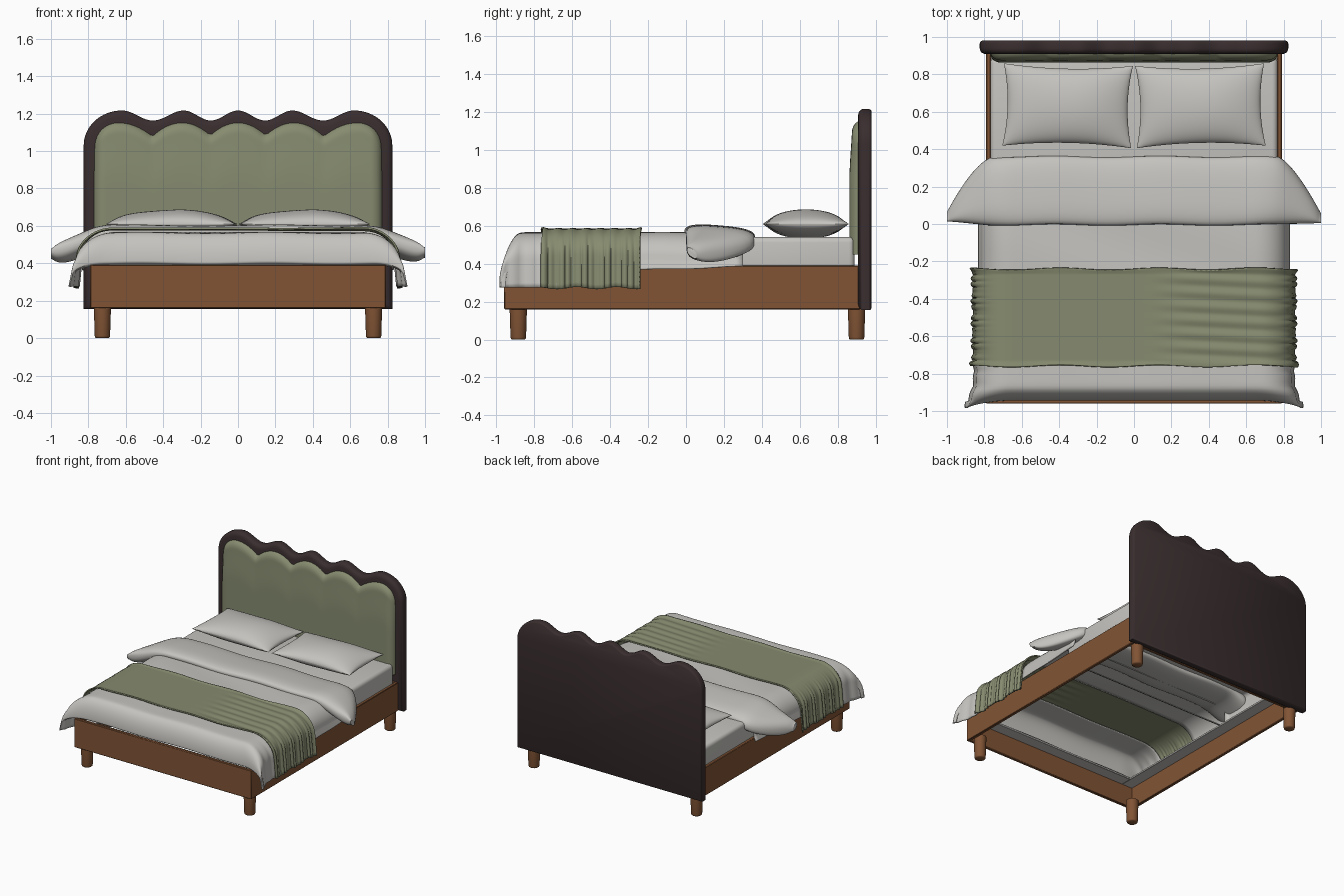
import bpy, bmesh, math
from math import sin, cos, pi, sqrt, copysign

if "Cube" in bpy.data.objects:
    bpy.data.objects.remove(bpy.data.objects["Cube"])


def material(name, rgb):
    m = bpy.data.materials.new(name)
    m.diffuse_color = (*rgb, 1)
    m.use_nodes = True
    m.node_tree.nodes["Principled BSDF"].inputs["Base Color"].default_value = m.diffuse_color
    return m


WOOD = material("warm wood", (0.22, 0.088, 0.035))
DARK = material("dark brown", (0.042, 0.027, 0.028))
GREEN = material("sage green", (0.24, 0.26, 0.16))
LINEN = material("off white linen", (0.56, 0.55, 0.52))


def finish(bm, name, mat, angle=40):
    bmesh.ops.recalc_face_normals(bm, faces=bm.faces)
    me = bpy.data.meshes.new(name)
    bm.to_mesh(me)
    bm.free()
    me.materials.append(mat)
    me.shade_smooth()
    me.set_sharp_from_angle(angle=math.radians(angle))
    ob = bpy.data.objects.new(name, me)
    bpy.context.collection.objects.link(ob)
    return ob


def box(name, x0, x1, y0, y1, z0, z1, mat, bevel=0.004, seg=1, drop=()):
    """Bevelled box; faces whose normal matches one in drop are left open."""
    bm = bmesh.new()
    bmesh.ops.create_cube(bm, size=1)
    for v in bm.verts:
        v.co = ((x0 + x1) / 2 + v.co.x * (x1 - x0),
                (y0 + y1) / 2 + v.co.y * (y1 - y0),
                (z0 + z1) / 2 + v.co.z * (z1 - z0))
    bmesh.ops.bevel(bm, geom=bm.edges[:], offset=bevel, segments=seg,
                    profile=0.5, affect='EDGES')
    bm.normal_update()
    gone = [f for f in bm.faces for d in drop
            if f.normal.dot(d) > 0.9 and f.calc_area() > 0.05]
    if gone:
        bmesh.ops.delete(bm, geom=gone, context='FACES')
    return finish(bm, name, mat)


def sheet(name, f, nu, nv, mat, thick=0, wrap=False, caps=False):
    """Surface from f(u, v), u and v in 0..1; wrap closes u, caps close the v ends."""
    bm = bmesh.new()
    cols = nu if wrap else nu + 1
    g = [[bm.verts.new(f(i / nu, j / nv)) for i in range(cols)] for j in range(nv + 1)]
    for j in range(nv):
        for i in range(nu):
            k = (i + 1) % cols
            bm.faces.new((g[j][i], g[j][k], g[j + 1][k], g[j + 1][i]))
    if caps:
        bm.faces.new(g[0])
        bm.faces.new(g[-1])
    ob = finish(bm, name, mat, 60)
    if thick:
        s = ob.modifiers.new("thickness", 'SOLIDIFY')
        s.thickness, s.offset = thick, 0
    return ob


def smooth(t):
    t = min(1, max(0, t))
    return t * t * (3 - 2 * t)


# Bed frame rails
box("left_rail", -0.79, -0.765, -0.955, 0.92, 0.16, 0.39, WOOD)
box("right_rail", 0.765, 0.79, -0.955, 0.92, 0.16, 0.39, WOOD)
box("foot_rail", -0.79, 0.79, -0.96, -0.935, 0.16, 0.392, WOOD)
box("head_rail", -0.77, 0.77, 0.895, 0.92, 0.16, 0.39, WOOD)

# Round tapered legs
for sx, nx in ((-1, "left"), (1, "right")):
    for y, ny in ((-0.885, "front"), (0.9, "back")):
        prof = [(0.034, 0), (0.039, 0.004), (0.041, 0.012), (0.046, 0.17), (0.046, 0.18)]
        sheet(f"{ny}_{nx}_leg",
              lambda u, v: (sx * 0.725 + prof[round(v * 4)][0] * cos(2 * pi * u),
                            y + prof[round(v * 4)][0] * sin(2 * pi * u),
                            prof[round(v * 4)][1]),
              28, 4, WOOD, wrap=True, caps=True)

# Headboard frame: scalloped outline, rounded over at the front and back edges
PEAKS = [-0.62, -0.29, 0, 0.29, 0.62]
outline = [(-0.825, 0.155)]
outline += [(-0.62 - 0.205 * cos(a * pi / 32), 1.03 + 0.187 * sin(a * pi / 32)) for a in range(16)]
for p, q in zip(PEAKS, PEAKS[1:]):
    outline += [(p + (q - p) * i / 16, 1.19 + 0.027 * cos(2 * pi * i / 16)) for i in range(16)]
outline += [(0.62 + 0.205 * sin(a * pi / 32), 1.03 + 0.187 * cos(a * pi / 32)) for a in range(17)]
outline += [(0.825, 0.155)]


def inset(pts, d):
    out = []
    for i, (x, z) in enumerate(pts):
        (ax, az), (bx, bz) = pts[i - 1], pts[(i + 1) % len(pts)]
        e1, e2 = (x - ax, z - az), (bx - x, bz - z)
        l1, l2 = math.hypot(*e1), math.hypot(*e2)
        nx, nz = e1[1] / l1 + e2[1] / l2, -e1[0] / l1 - e2[0] / l2
        k = 2 * d / (nx * nx + nz * nz)
        out.append((x + nx * k, z + nz * k))
    return out


layers = [(0.035, 0.908), (0.02, 0.911), (0.008, 0.918), (0.001, 0.93), (0, 0.94),
          (0, 0.965), (0.003, 0.974), (0.012, 0.98)]
rings = [(inset(outline, d), y) for d, y in layers]
n = len(outline)
sheet("headboard_frame",
      lambda u, v: (lambda r, p: (p[0], r[1], p[1]))(
          rings[round(v * 7)], rings[round(v * 7)][0][round(u * n) % n]),
      n, 7, DARK, wrap=True, caps=True)


# Padded headboard panel with sharp cusps between the scallops
def panel_top(x):
    a = abs(x)
    if a > 0.64:
        return 1.02 + 0.135 * sqrt(max(0, 1 - ((a - 0.64) / 0.13) ** 2))
    if a > 0.455:
        return 1.155 - 0.075 * ((a - 0.64) / 0.185) ** 2
    if a > 0.145:
        return 1.155 - 0.07 * ((a - 0.3) / 0.155) ** 2
    return 1.155 - 0.065 * (a / 0.145) ** 2


def panel(u, v):
    x = 0.77 * sin((u - 0.5) * pi)
    top = panel_top(x)
    z = 0.45 + (top - 0.45) * sin(v * pi / 2)
    rnd = lambda d: sqrt(max(0, 1 - (1 - min(1, d / 0.06)) ** 2))
    dz = top - z
    return x, 0.925 - 0.048 * rnd(0.77 - abs(x)) * rnd(dz) - 0.014 * smooth(dz / 0.3), z


sheet("headboard_panel", panel, 120, 36, GREEN)

# Mattress shell, open below, and the ledge it rests on
box("mattress", -0.768, 0.768, 0.15, 0.89, 0.33, 0.542, LINEN, 0.03, 4,
    drop=((0, 0, -1), (0, -1, 0)))
for name, r in {"left": (-0.765, -0.67, -0.935, 0.89), "right": (0.67, 0.765, -0.935, 0.89),
                "foot": (-0.67, 0.67, -0.935, -0.84), "head": (-0.67, 0.67, 0.8, 0.89)}.items():
    box(f"{name}_ledge", *r, 0.325, 0.34, LINEN, 0.002)


# Cloth cross-section: flat top, rounded shoulder, hanging side
def section(u, half, top, low):
    s = 2 * u - 1
    a = abs(s)
    if a < 0.6:
        x, z = (half - 0.18) * a / 0.6, top
    elif a < 0.85:
        t = (a - 0.6) / 0.25 * pi / 2
        x, z = half - 0.18 + 0.165 * sin(t), top - 0.14 * (1 - cos(t))
    else:
        t = (a - 0.85) / 0.15
        x, z = half - 0.015 + 0.015 * t, top - 0.14 + (low - top + 0.14) * t
    return copysign(x, s), z, a


# Duvet: middle part, then the foot part that rolls over the end
def duvet_middle(u, v):
    y = -0.3 + 0.6 * v
    x, z, a = section(u, 0.83, 0.562, 0.365 + 0.02 * v)
    return x, y, z + 0.003 * sin(14 * y + 5 * x)


def duvet_foot(u, v):
    phi = smooth((v - 0.35) / 0.5) * pi / 2
    x, z, a = section(u, 0.85 + 0.045 * sin(phi), 0.56, 0.275)
    corner = smooth((a - 0.55) / 0.35)
    y = -0.68 - 0.18 * min(1, v / 0.45) - (0.08 + 0.04 * corner) * sin(phi)
    z = 0.275 + (z - 0.275) * (0.45 + 0.55 * cos(phi))
    if v > 0.85:  # hem tucked back under
        t = (v - 0.85) / 0.15
        y += 0.03 * t
        z -= 0.015 * t * (1 - corner)
    x += copysign(0.008 * corner * sin(40 * y), x)
    return x, y, z + 0.003 * sin(9 * x) * (1 - corner)


sheet("duvet_middle", duvet_middle, 80, 16, LINEN, 0.006)
sheet("duvet_foot", duvet_foot, 80, 30, LINEN, 0.008)


# Turned-back duvet fold with drooping, tapering ends
def fold(u, v):
    x = sin((v - 0.5) * pi)
    a = abs(x)
    t = max(0, (a - 0.76) / 0.24)
    back = 0.36 - 0.30 * t ** 1.5
    front = -0.005 + 0.015 * t
    th = (0.043 + 0.02 * smooth((a - 0.6) / 0.2)) * sqrt(max(0.12, 1 - t ** 4))
    zc = 0.556 - 0.09 * smooth((a - 0.62) / 0.38) - 0.012 * t
    c, s = cos(2 * pi * u), sin(2 * pi * u)
    c, s = copysign(abs(c) ** 0.7, c), copysign(abs(s) ** 0.8, s)
    return (x, (front + back) / 2 + (back - front) / 2 * c + 0.004 * sin(11 * x),
            zc + th * s - 0.015 * c + 0.003 * sin(8 * x))


sheet("duvet_fold", fold, 32, 64, LINEN, wrap=True, caps=True)


# Throw blanket with gathered sides and thick hems
def throw(u, v):
    y = -0.76 + 0.52 * v
    x, z, a = section(u, 0.855, 0.58, 0.272)
    side = smooth((a - 0.65) / 0.25)
    hem = max(0, 1 - min(v, 1 - v) / 0.05)
    x += copysign(side * (0.009 * sin(75 * y + 1) + 0.006 * sin(133 * y) + 0.015 * hem), x)
    z += (1 - side) * (0.006 * hem + 0.0035 * smooth((x - 0.05) / 0.3) * sin(85 * y + 4 * x))
    z += side * 0.006 * sin(30 * y)
    return x, y + 0.006 * sin(12 * x) * hem, z


sheet("throw_blanket", throw, 90, 90, GREEN, 0.01)


# Pillows: puffy centre, pinched corners
def pillow(name, cx, tilt):
    def half(side):
        def f(u, v):
            p, q = sin((u - 0.5) * pi), sin((v - 0.5) * pi)
            x = 0.345 * p * (1 - 0.07 * (1 - q * q))
            y = 0.22 * q * (1 - 0.10 * (1 - p * p))
            t = max(0, (1 - p * p) * (1 - q * q)) ** 0.5
            return (cx + x - tilt * y, 0.632 + y + tilt * x,
                    0.61 + side * 0.076 * t + 0.003 * sin(14 * x) * t)
        return f
    for side, part in ((1, "top"), (-1, "bottom")):
        sheet(f"{name}_{part}", half(side), 36, 30, LINEN)


pillow("left_pillow", -0.355, -0.02)
pillow("right_pillow", 0.355, 0.02)
